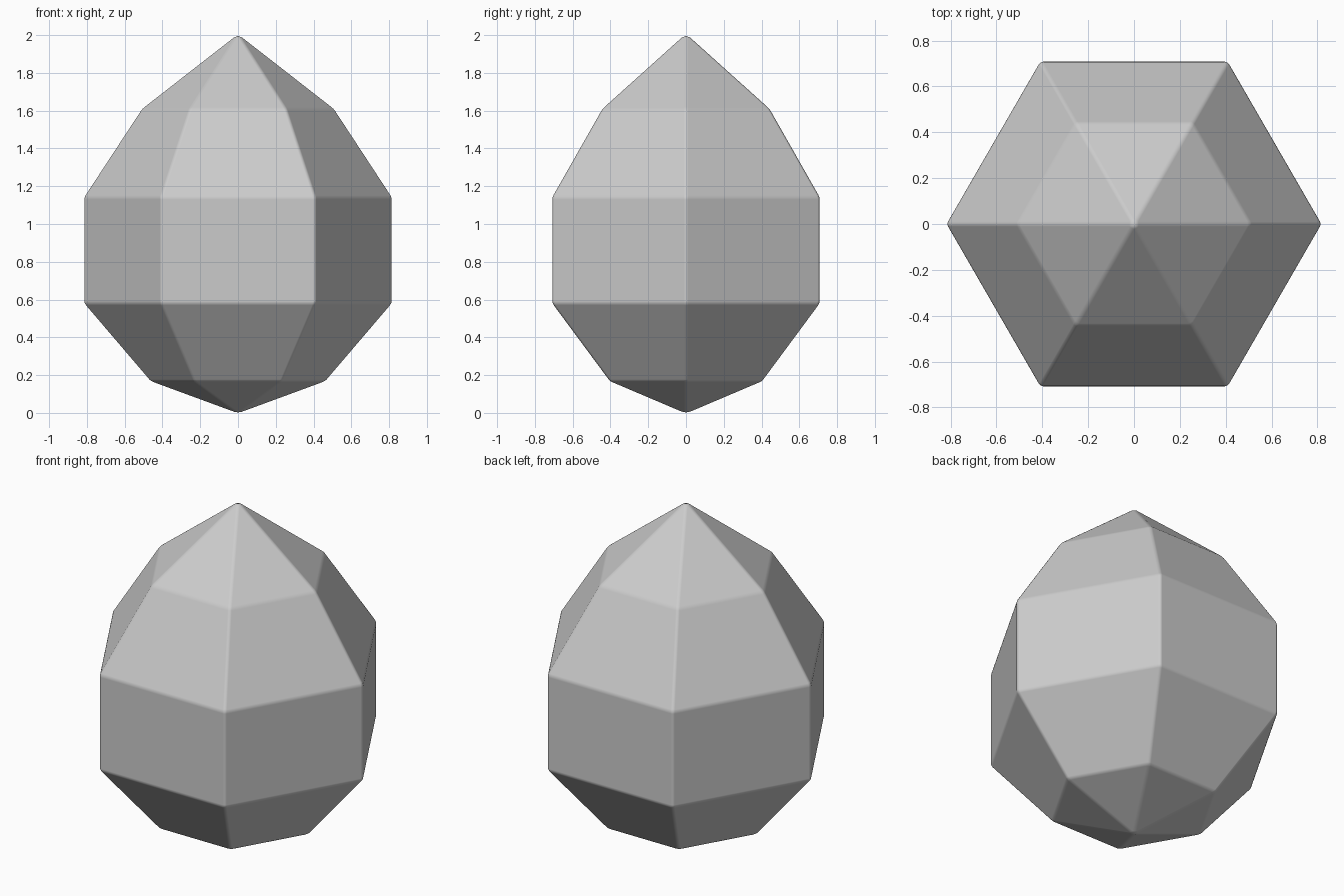
import bpy, bmesh
from math import cos, sin, tau

cube = bpy.data.objects.get("Cube")
if cube:
    bpy.data.objects.remove(cube, do_unlink=True)

SIDES = 6
BOTTOM, TOP = -0.003, 2.007
RINGS = [(0.465, 0.168), (0.817, 0.58), (0.817, 1.142), (0.51, 1.61)]  # radius, height

# Grey stone material
grey = bpy.data.materials.new("stone_grey")
grey.use_nodes = True
colour = (0.6, 0.6, 0.6, 1)
grey.diffuse_color = colour
grey.node_tree.nodes["Principled BSDF"].inputs["Base Color"].default_value = colour

# Faceted body: stacked hexagon rings closed by a point at each end
bm = bmesh.new()
rings = [[bm.verts.new((r * cos(tau * i / SIDES), r * sin(tau * i / SIDES), z))
          for i in range(SIDES)] for r, z in RINGS]
bottom = bm.verts.new((0, 0, BOTTOM))
top = bm.verts.new((0, 0, TOP))
for i in range(SIDES):
    j = (i + 1) % SIDES
    bm.faces.new((bottom, rings[0][j], rings[0][i]))
    for low, high in zip(rings, rings[1:]):
        bm.faces.new((low[i], low[j], high[j], high[i]))
    bm.faces.new((rings[-1][i], rings[-1][j], top))

mesh = bpy.data.meshes.new("faceted_gem")
bm.to_mesh(mesh)
bm.free()
mesh.materials.append(grey)
mesh.shade_smooth()
gem = bpy.data.objects.new("faceted_gem", mesh)
bpy.context.collection.objects.link(gem)

# Slightly worn edges with flat facets between them
bevel = gem.modifiers.new("worn_edges", "BEVEL")
bevel.width = 0.012
bevel.segments = 2
bevel.limit_method = "NONE"
bevel.harden_normals = True
